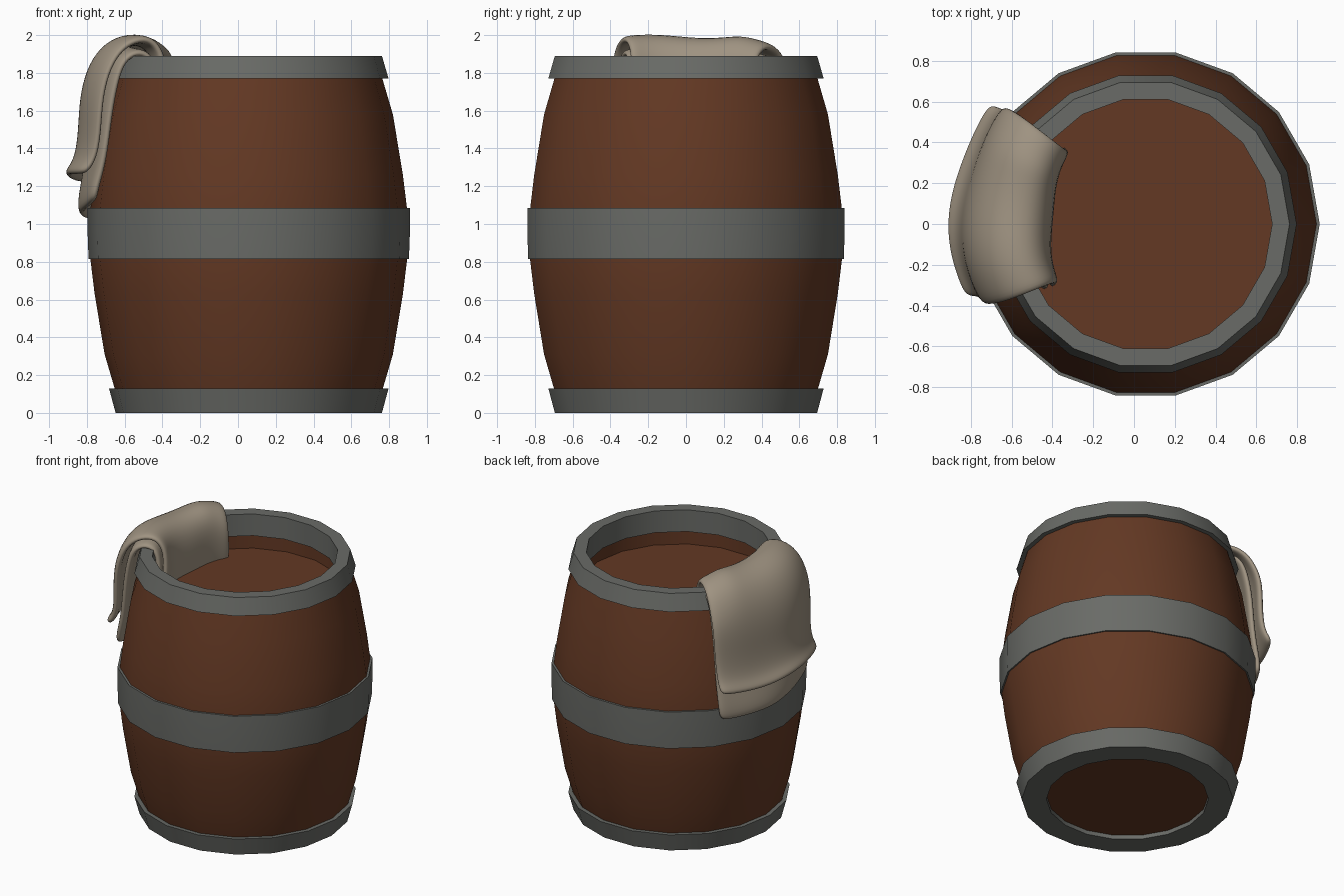
import bpy, bmesh, math

if "Cube" in bpy.data.objects:
    bpy.data.objects.remove(bpy.data.objects["Cube"])

CX = 0.057      # barrel axis sits right of centre because the cloth hangs left
SIDES = 18


def material(name, rgb):
    m = bpy.data.materials.new(name)
    m.diffuse_color = (*rgb, 1)
    m.use_nodes = True
    m.node_tree.nodes["Principled BSDF"].inputs["Base Color"].default_value = m.diffuse_color
    return m


WOOD = material("brown wood", (0.125, 0.040, 0.017))
IRON = material("grey iron", (0.142, 0.147, 0.135))
CLOTH = material("beige cloth", (0.345, 0.290, 0.220))


def add_object(name, bm, mat, angle=30):
    me = bpy.data.meshes.new(name)
    bm.to_mesh(me)
    bm.free()
    me.materials.append(mat)
    ob = bpy.data.objects.new(name, me)
    bpy.context.collection.objects.link(ob)
    bpy.ops.object.select_all(action='DESELECT')
    ob.select_set(True)
    bpy.context.view_layer.objects.active = ob
    bpy.ops.object.shade_smooth_by_angle(angle=math.radians(angle))
    return ob


def lathe(name, profile, mat, closed):
    """Revolve (radius, z) points; open profiles get a flat cap at both ends."""
    bm = bmesh.new()
    rings = [[bm.verts.new((CX + r * math.cos(math.tau * i / SIDES),
                            r * math.sin(math.tau * i / SIDES), z))
              for i in range(SIDES)] for r, z in profile]
    count = len(rings)
    for k in range(count if closed else count - 1):
        a, b = rings[k], rings[(k + 1) % count]
        for i in range(SIDES):
            j = (i + 1) % SIDES
            bm.faces.new((a[i], a[j], b[j], b[i]))
    if not closed:
        bm.faces.new(rings[0][::-1])
        bm.faces.new(rings[-1])
    bmesh.ops.recalc_face_normals(bm, faces=bm.faces)
    return add_object(name, bm, mat)


# wooden body with a sunken lid and a slightly raised base
lathe("barrel_body", [
    (0.60, 0.03), (0.68, 0.03), (0.71, 0.13), (0.763, 0.31), (0.816, 0.63),
    (0.838, 0.81), (0.838, 1.08), (0.816, 1.26), (0.763, 1.58),
    (0.71, 1.76), (0.69, 1.85), (0.66, 1.85), (0.66, 1.62)], WOOD, False)

# iron hoops
lathe("top_hoop", [(0.705, 1.89), (0.74, 1.77), (0.70, 1.77), (0.68, 1.80),
                   (0.66, 1.73), (0.62, 1.73), (0.62, 1.89)], IRON, True)
lathe("middle_hoop", [(0.848, 0.815), (0.853, 0.95), (0.853, 1.085),
                      (0.82, 1.085), (0.82, 0.815)], IRON, True)
lathe("bottom_hoop", [(0.705, 0.0), (0.74, 0.13), (0.70, 0.13),
                      (0.54, 0.06), (0.54, 0.0)], IRON, True)


def drape(name, path, hem, phase, spread):
    """Sheet following a (radius, z) path, swept round the rim of the barrel."""
    bm = bmesh.new()
    cols, n = 11, len(path)
    grid = []
    for k, (r, z) in enumerate(path):
        s = k / (n - 1)
        start, end = 136 + 6 * s, 215 - 13 * s
        row = []
        for c in range(cols):
            t = c / (cols - 1)
            ang = math.radians(start + spread + (end - start - 2 * spread) * t)
            ripple = 0.010 * math.sin(8 * t + phase + 2 * s)
            edge = 0.05 * (2 * t - 1) ** 2 * (1 - s) ** 2     # inner edge curves
            lift = hem * max(0, t - 0.45) * max(0, s - 0.6) * 4
            dip = 0.05 * max(0, 1 - t / 0.2) if 0.1 < s < 0.6 else 0
            rr = r + ripple + edge
            row.append(bm.verts.new((CX + rr * math.cos(ang), rr * math.sin(ang),
                                     z + ripple + lift - dip)))
        grid.append(row)
    for a, b in zip(grid, grid[1:]):
        for c in range(cols - 1):
            bm.faces.new((a[c], a[c + 1], b[c + 1], b[c]))
    bmesh.ops.recalc_face_normals(bm, faces=bm.faces)
    ob = add_object(name, bm, CLOTH, 180)
    solid = ob.modifiers.new("thickness", 'SOLIDIFY')
    solid.thickness, solid.offset = 0.045, 0
    sub = ob.modifiers.new("smooth", 'SUBSURF')
    sub.levels = sub.render_levels = 2
    return ob


# folded cloth over the rim: short outer layer, longer layer beneath it
drape("cloth_outer_layer", [
    (0.50, 1.50), (0.48, 1.74), (0.50, 1.90), (0.57, 1.975), (0.67, 1.975),
    (0.77, 1.92), (0.84, 1.80), (0.87, 1.65), (0.875, 1.50), (0.885, 1.38),
    (0.91, 1.29), (0.955, 1.235)], 0.05, 0.6, 0)
drape("cloth_inner_layer", [
    (0.55, 1.50), (0.54, 1.72), (0.56, 1.86), (0.61, 1.915), (0.69, 1.915),
    (0.755, 1.86), (0.79, 1.74), (0.815, 1.58), (0.83, 1.40), (0.85, 1.24),
    (0.875, 1.12), (0.88, 1.02)], 0.13, 2.0, 1)
